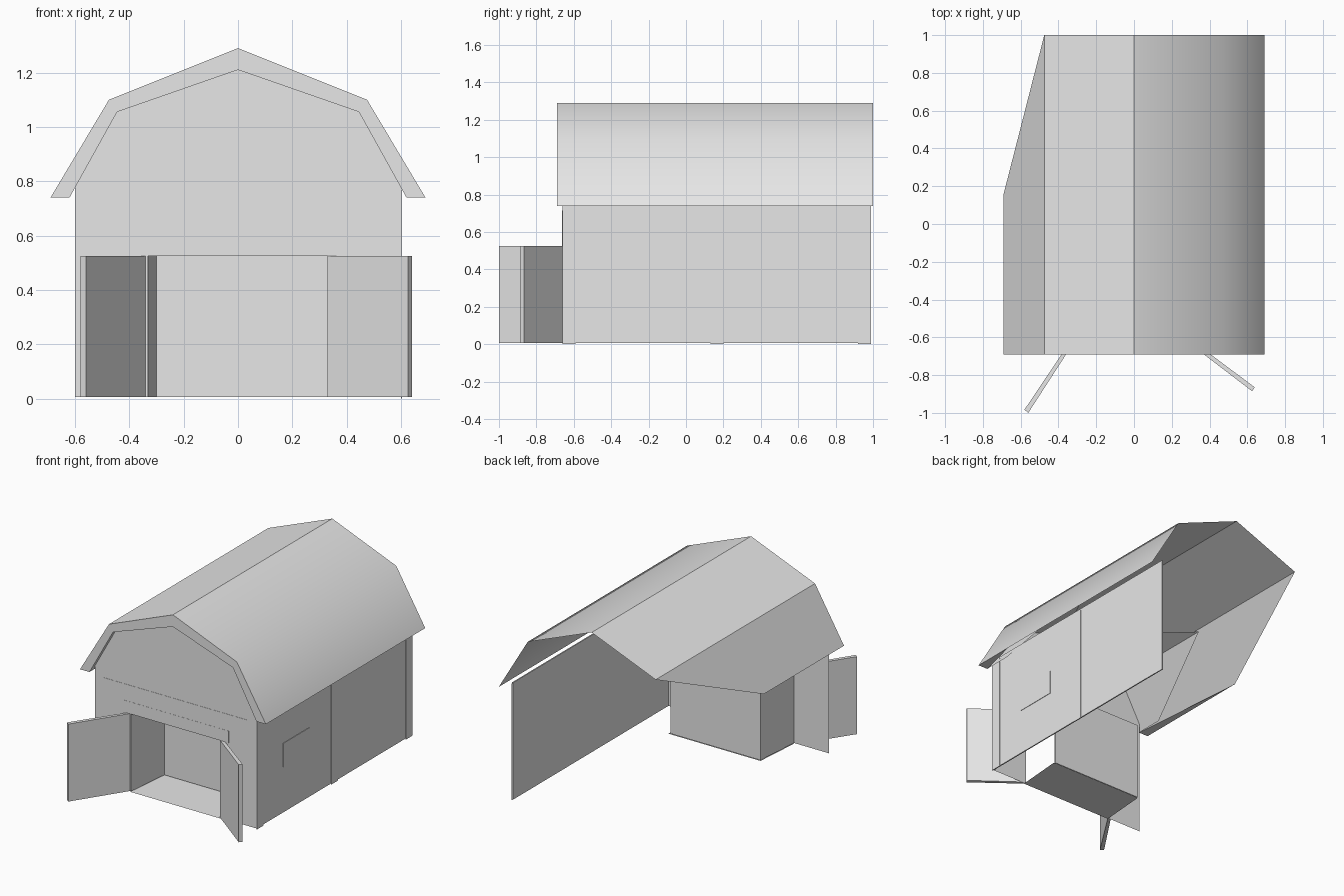
import bpy

if "Cube" in bpy.data.objects:
    bpy.data.objects.remove(bpy.data.objects["Cube"])

grey = bpy.data.materials.new("plain grey")
grey.diffuse_color = (0.8, 0.8, 0.8, 1)
grey.use_nodes = True
grey.node_tree.nodes["Principled BSDF"].inputs["Base Color"].default_value = grey.diffuse_color


def mesh_object(name, verts, faces, smooth=False):
    me = bpy.data.meshes.new(name)
    me.from_pydata(verts, [], faces)
    me.materials.append(grey)
    for p in me.polygons:
        p.use_smooth = smooth
    me.update()
    ob = bpy.data.objects.new(name, me)
    bpy.context.collection.objects.link(ob)
    return ob


def prism(name, outline, z0, z1):
    """Upright solid over a counter-clockwise ground outline."""
    n = len(outline)
    verts = [(x, y, z) for z in (z0, z1) for x, y in outline]
    faces = [tuple(reversed(range(n))), tuple(range(n, 2 * n))]
    faces += [(i, (i + 1) % n, (i + 1) % n + n, i + n) for i in range(n)]
    return mesh_object(name, verts, faces)


def block(name, x0, x1, y0, y1, z0, z1):
    return prism(name, [(x0, y0), (x1, y0), (x1, y1), (x0, y1)], z0, z1)


FRONT, BACK = -0.66, 0.99
RF, RB = -0.69, 1.0
BASE = 0.005
outer = [(-0.69, 0.74), (-0.475, 1.10), (0, 1.29), (0.475, 1.10), (0.69, 0.74)]
inner = [(-0.62, 0.74), (-0.445, 1.055), (0, 1.21), (0.445, 1.055), (0.62, 0.74)]

# Right roof half: softly shaded across the break
verts = [(x, y, z) for x, z in outer[2:] for y in (RF, RB)]
mesh_object("roof_right", verts, [(0, 2, 3, 1), (2, 4, 5, 3)], smooth=True)

# Left roof half: flat, its lower panel cut off at a slant
(ex, ez), (bx, bz), (ax, az) = outer[:3]
mesh_object("roof_upper_left",
            [(bx, RF, bz), (ax, RF, az), (ax, RB, az), (bx, RB, bz)], [(0, 1, 2, 3)])
mesh_object("roof_lower_left",
            [(ex, RF, ez), (bx, RF, bz), (bx, RB, bz), (ex, 0.16, ez)], [(0, 1, 2, 3)])

# Front rim of the roof
verts = [(x, RF, z) for x, z in outer + inner]
mesh_object("roof_front_rim", verts, [(i, i + 5, i + 6, i + 1) for i in range(4)])

# Partial roof lining and soffit near the front, on both sides
for side, s in (("left", 1), ("right", -1)):
    (x0, z0), (x1, z1), (x2, z2) = inner[:3]
    verts = [(s * x0, RF, z0), (s * x1, RF, z1), (s * x1, 0.10, z1), (s * x0, -0.5, z0),
             (s * x2, RF, z2), (s * ex, RF, ez), (s * ex, 0.16 if s > 0 else -0.4, ez)]
    faces = [(0, 3, 2, 1), (1, 2, 4), (0, 5, 6)]
    if s < 0:
        faces = [f[::-1] for f in faces]
    mesh_object("roof_lining_" + side, verts, faces)

# Front wall with the doorway, and the gable over it
DL, DR, DH, EAVE = -0.34, 0.335, 0.525, 0.79
pts = [(-0.6, BASE), (DL, BASE), (DL, DH), (DR, DH), (DR, BASE), (0.6, BASE),
       (0.6, EAVE), (-0.6, EAVE)]
mesh_object("front_wall", [(x, FRONT, z) for x, z in pts],
            [(0, 1, 2, 7), (7, 2, 3, 6), (3, 4, 5, 6)])
pts = [(-0.6, EAVE), (0.6, EAVE)] + inner[3:0:-1]
mesh_object("gable", [(x, FRONT, z) for x, z in pts], [(0, 1, 2, 3, 4)])


# Thin flat surrounds stepped around the doorway
def surround(name, half, top, low, depth):
    block(name, -half, half, FRONT - depth, FRONT - 0.0005, low, top)


surround("outer_surround", 0.54, 0.715, 0.605, 0.002)
surround("inner_surround", 0.395, 0.605, DH, 0.003)

# Right wall with upright battens and a small shutter
block("right_wall", 0.592, 0.6, FRONT, BACK, BASE, EAVE)
for name, y0 in (("front", FRONT), ("middle", 0.13), ("back", 0.92)):
    block(name + "_batten", 0.6, 0.604, y0, y0 + 0.07, 0, EAVE - 0.01)
block("side_shutter", 0.6, 0.603, -0.38, -0.10, 0.31, 0.47)

# Entry recess: floor, back panel and left panel
mesh_object("entry_floor", [(DL, FRONT, 0), (0.345, FRONT, 0), (0.37, -0.34, 0), (-0.315, -0.34, 0)],
            [(0, 1, 2, 3)])
block("entry_back", -0.30, 0.355, -0.35, -0.34, BASE, DH)
prism("entry_left", [(DL, FRONT), (DL + 0.008, FRONT), (-0.30, -0.34), (-0.315, -0.34)], BASE, DH)

# Open doors
prism("left_door", [(-0.58, -0.983), (-0.56, -1.0), (-0.34, FRONT), (-0.363, FRONT)], BASE, DH)
prism("right_door", [(0.33, FRONT), (0.625, -0.885), (0.64, -0.865), (0.365, FRONT)], BASE, DH)
